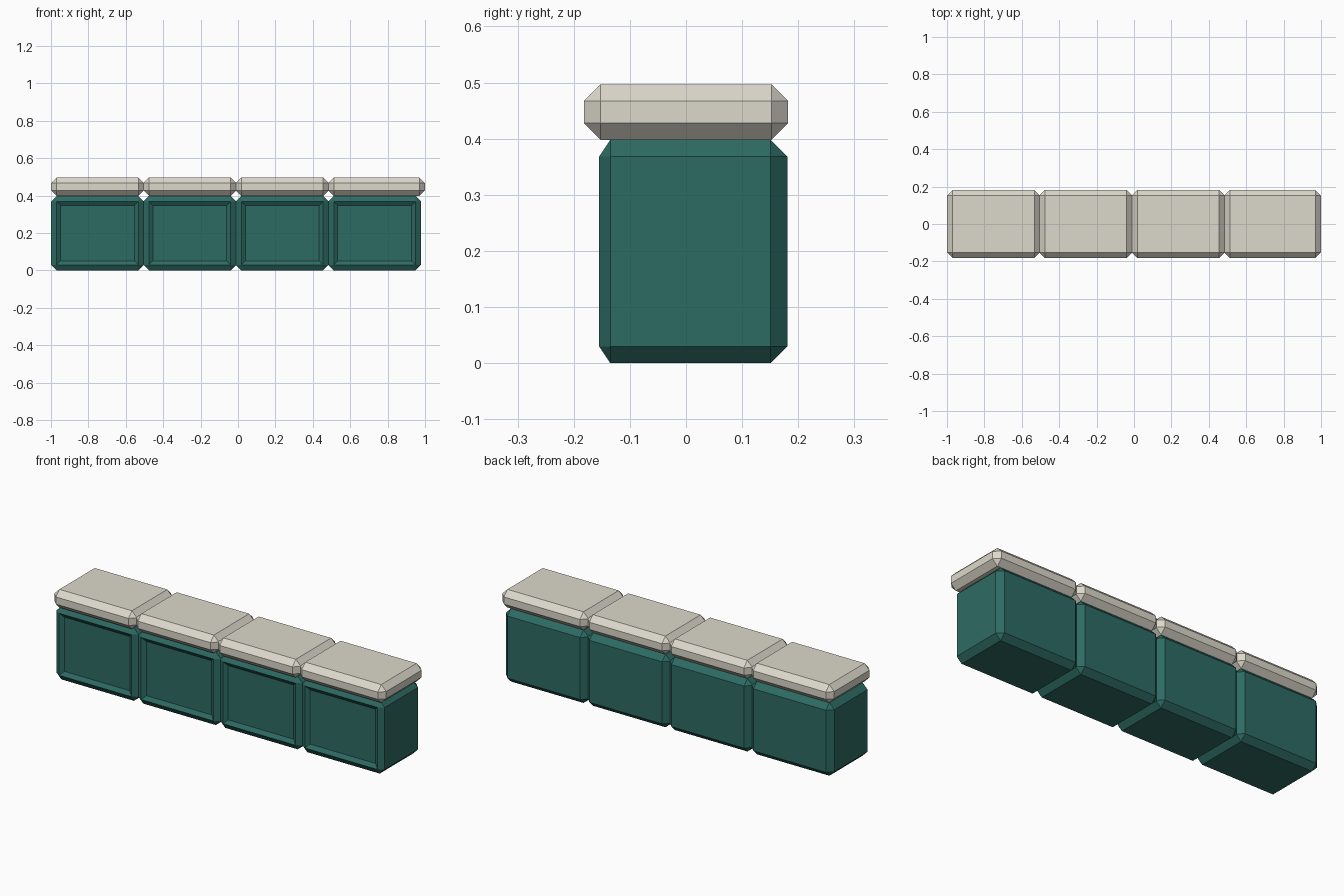
import bpy, bmesh

if "Cube" in bpy.data.objects:
    bpy.data.objects.remove(bpy.data.objects["Cube"])

BEVEL = 0.03
PITCH = 0.494


def material(name, color):
    m = bpy.data.materials.new(name)
    m.diffuse_color = (*color, 1)
    m.use_nodes = True
    m.node_tree.nodes["Principled BSDF"].inputs["Base Color"].default_value = m.diffuse_color
    return m


def chamfered_box(name, lo, hi, mat, front_panel=False):
    """Box with one flat chamfer on every edge, optionally a recessed front."""
    bm = bmesh.new()
    bmesh.ops.create_cube(bm, size=1)
    for v in bm.verts:
        v.co = [lo[i] if v.co[i] < 0 else hi[i] for i in range(3)]
    bmesh.ops.bevel(bm, geom=bm.edges[:], offset=BEVEL, segments=1,
                    profile=0.5, affect='EDGES')
    if front_panel:
        bm.normal_update()
        front = min(bm.faces, key=lambda f: f.calc_center_median().y)
        # shallower chamfer around the front, then a sloped recess
        for v in front.verts:
            v.co.y += 0.01
        bm.normal_update()
        bmesh.ops.inset_individual(bm, faces=[front], thickness=0.03, depth=-0.015)
    bmesh.ops.recalc_face_normals(bm, faces=bm.faces[:])
    mesh = bpy.data.meshes.new(name)
    bm.to_mesh(mesh)
    bm.free()
    mesh.materials.append(mat)
    obj = bpy.data.objects.new(name, mesh)
    bpy.context.collection.objects.link(obj)
    return obj


teal = material("teal", (0.027, 0.147, 0.126))
stone = material("stone", (0.72, 0.69, 0.60))

for i in range(4):
    left = -1 + i * PITCH
    right = left + 0.497
    # cabinet with recessed front panel
    chamfered_box(f"cabinet_{i + 1}", (left, -0.165, 0), (right, 0.181, 0.398),
                  teal, front_panel=True)
    # worktop slab; the last one overhangs the right end
    chamfered_box(f"worktop_{i + 1}", (left, -0.182, 0.398),
                  (1.0 if i == 3 else right, 0.182, 0.497), stone)
